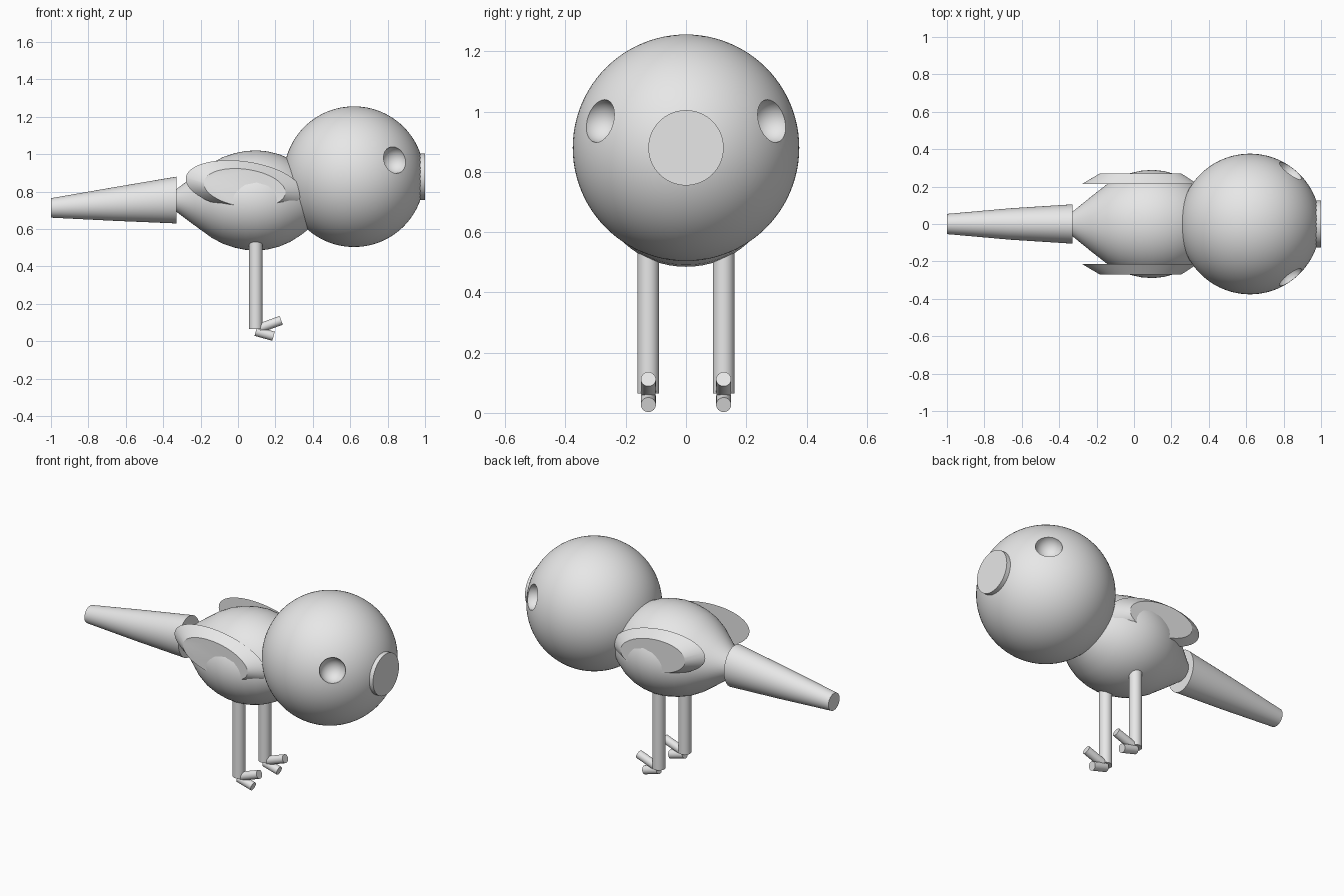
import bpy
import bmesh
import math
from mathutils import Vector, Matrix

cube = bpy.data.objects.get("Cube")
if cube:
    bpy.data.objects.remove(cube, do_unlink=True)

grey = bpy.data.materials.new("plain grey")
grey.use_nodes = True
colour = (0.8, 0.8, 0.8, 1)
grey.diffuse_color = colour
grey.node_tree.nodes["Principled BSDF"].inputs["Base Color"].default_value = colour


def finish(name, bm):
    """Turn a bmesh into a smooth shaded object with sharp edges kept."""
    bmesh.ops.recalc_face_normals(bm, faces=bm.faces[:])
    mesh = bpy.data.meshes.new(name)
    bm.to_mesh(mesh)
    bm.free()
    mesh.materials.append(grey)
    obj = bpy.data.objects.new(name, mesh)
    bpy.context.collection.objects.link(obj)
    smooth(obj)
    return obj


def smooth(obj):
    bpy.ops.object.select_all(action="DESELECT")
    obj.select_set(True)
    bpy.context.view_layer.objects.active = obj
    bpy.ops.object.shade_smooth_by_angle(angle=math.radians(30))


def loft(name, sections, u, v, sides=64):
    """Capped skin over elliptical sections: (centre, radius along u, radius along v)."""
    bm = bmesh.new()
    rings = []
    for centre, ru, rv in sections:
        angles = [math.tau * i / sides for i in range(sides)]
        rings.append([bm.verts.new(Vector(centre) + u * ru * math.cos(a) + v * rv * math.sin(a))
                      for a in angles])
    for low, high in zip(rings, rings[1:]):
        for i in range(sides):
            j = (i + 1) % sides
            bm.faces.new((low[i], low[j], high[j], high[i]))
    bm.faces.new(rings[0])
    bm.faces.new(rings[-1])
    return finish(name, bm)


def rod(name, start, end, radius):
    """Round bar lying in a plane of constant y."""
    along = (Vector(end) - Vector(start)).normalized()
    return loft(name, [(start, radius, radius), (end, radius, radius)], Y, along.cross(Y), 32)


def ball(name, centre, radius, segments=64):
    bm = bmesh.new()
    bmesh.ops.create_uvsphere(bm, u_segments=segments, v_segments=segments // 2,
                              radius=radius, matrix=Matrix.Translation(centre))
    return finish(name, bm)


X, Y, Z = Vector((1, 0, 0)), Vector((0, 1, 0)), Vector((0, 0, 1))

# Body: pear shaped, tapering to the tail
profile = [(-0.36, 0.04), (-0.33, 0.06), (-0.23, 0.135), (-0.14, 0.2), (-0.08, 0.232),
           (-0.02, 0.252), (0.04, 0.264), (0.1, 0.268), (0.16, 0.262), (0.22, 0.247),
           (0.28, 0.221), (0.34, 0.183), (0.4, 0.135), (0.46, 0.08)]
loft("body", [((x, 0, 0.753), r * 1.08, r) for x, r in profile], Y, Z)

# Tail: tapered oval bar
loft("tail", [((-0.33, 0, 0.755), 0.105, 0.125), ((-0.66, 0, 0.734), 0.084, 0.09),
              ((-1, 0, 0.713), 0.054, 0.052)], Y, Z)

# Head with round hollow eye sockets
head_centre = Vector((0.62, 0, 0.88))
head = ball("head", head_centre, 0.376, 96)
for side in (1, -1):
    eye_direction = Vector((0.22, 0.288 * side, 0.09)).normalized()
    cutter = ball("eye_cutter", head_centre + eye_direction * 0.372, 0.073, 48)
    cutter.hide_render = True
    cut = head.modifiers.new("eye socket", "BOOLEAN")
    cut.operation = "DIFFERENCE"
    cut.solver = "EXACT"
    cut.object = cutter
    bpy.context.view_layer.objects.active = head
    bpy.ops.object.modifier_apply(modifier=cut.name)
    bpy.data.objects.remove(cutter, do_unlink=True)
smooth(head)

# Beak: flat round disc
loft("beak", [((0.9, 0, 0.88), 0.125, 0.125), ((1, 0, 0.88), 0.125, 0.125)], Y, Z)

# Wings, legs and toes on both sides
tilt = math.radians(-8)
wing_long = Vector((math.cos(tilt), 0, math.sin(tilt)))
wing_high = Vector((-math.sin(tilt), 0, math.cos(tilt)))
for side, label in ((1, "left"), (-1, "right")):
    loft(label + "_wing", [((0.03, 0.213 * side, 0.832), 0.312, 0.13),
                           ((0.035, 0.27 * side, 0.82), 0.22, 0.1)], wing_long, wing_high)
    y = 0.125 * side
    rod(label + "_leg", (0.095, y, 0.065), (0.095, y, 0.56), 0.036)
    rod(label + "_upper_toe", (0.115, y, 0.07), (0.231, y, 0.112), 0.025)
    rod(label + "_lower_toe", (0.095, y, 0.053), (0.19, y, 0.027), 0.025)
